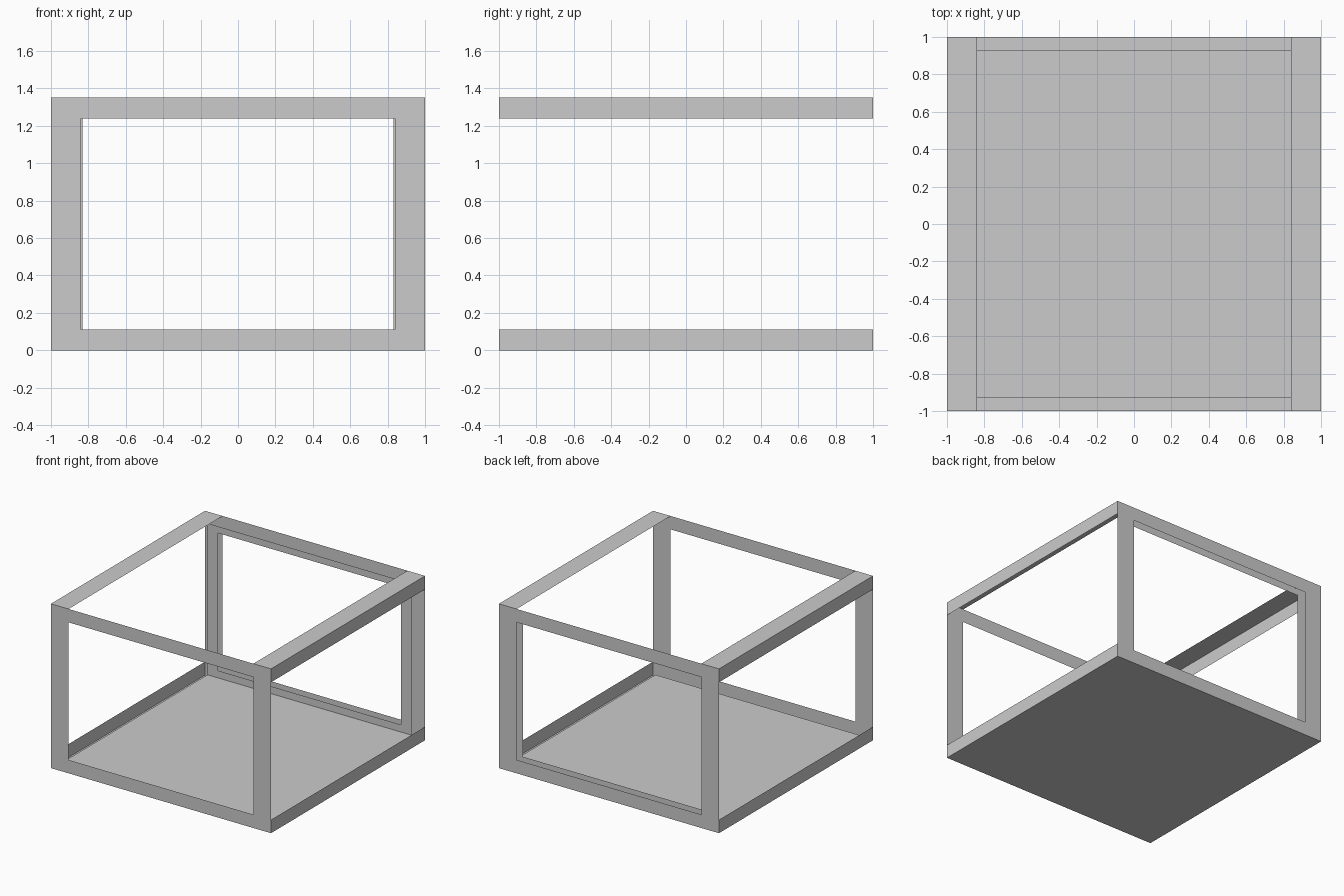
import bpy

if "Cube" in bpy.data.objects:
    bpy.data.objects.remove(bpy.data.objects["Cube"])

H = 1.35          # total height
OX = 0.84         # half width of the window openings
Z0, Z1 = 0.11, 1.24  # window bottom and top


def mesh_object(name, verts, faces):
    mesh = bpy.data.meshes.new(name)
    mesh.from_pydata(verts, [], faces)
    obj = bpy.data.objects.new(name, mesh)
    bpy.context.collection.objects.link(obj)
    return obj


def window_frame(name, y, half, bottom, top, open_half, flip=False):
    """Thin upright rectangular frame in the plane at y."""
    def ring(w, lo, hi):
        return [(-w, y, lo), (w, y, lo), (w, y, hi), (-w, y, hi)]
    verts = ring(half, bottom, top) + ring(open_half, Z0, Z1)
    faces = [(i, (i + 1) % 4, 4 + (i + 1) % 4, 4 + i) for i in range(4)]
    if flip:
        faces = [f[::-1] for f in faces]
    return mesh_object(name, verts, faces)


def floor_sheet(name, half, z, up):
    face = (0, 1, 2, 3) if up else (3, 2, 1, 0)
    return mesh_object(name, [(-half, -half, z), (half, -half, z),
                              (half, half, z), (-half, half, z)], [face])


# Front and back outer frames
window_frame("front_frame", -1, 1, 0, H, OX)
window_frame("back_frame", 1, 1, 0, H, OX, flip=True)

# Inner lining: back frame and raised floor
window_frame("inner_back_frame", 0.927, 0.927, 0.05, 1.295, 0.832)
floor_sheet("inner_floor", 0.927, 0.05, True)

# Bottom plate
floor_sheet("bottom_plate", 1, 0, False)

# Side rails: lower strip, and upper strip folded over the top
for side, s in (("left", -1), ("right", 1)):
    def strip(name, points):
        verts = [(x * s, y, z) for x, z in points for y in (-1, 1)]
        faces = [(2 * i, 2 * i + 1, 2 * i + 3, 2 * i + 2)
                 for i in range(len(points) - 1)]
        if s < 0:
            faces = [f[::-1] for f in faces]
        mesh_object(name, verts, faces)

    strip(side + "_lower_rail", [(1, 0), (1, Z0)])
    strip(side + "_upper_rail", [(1, Z1), (1, H), (OX, H)])
